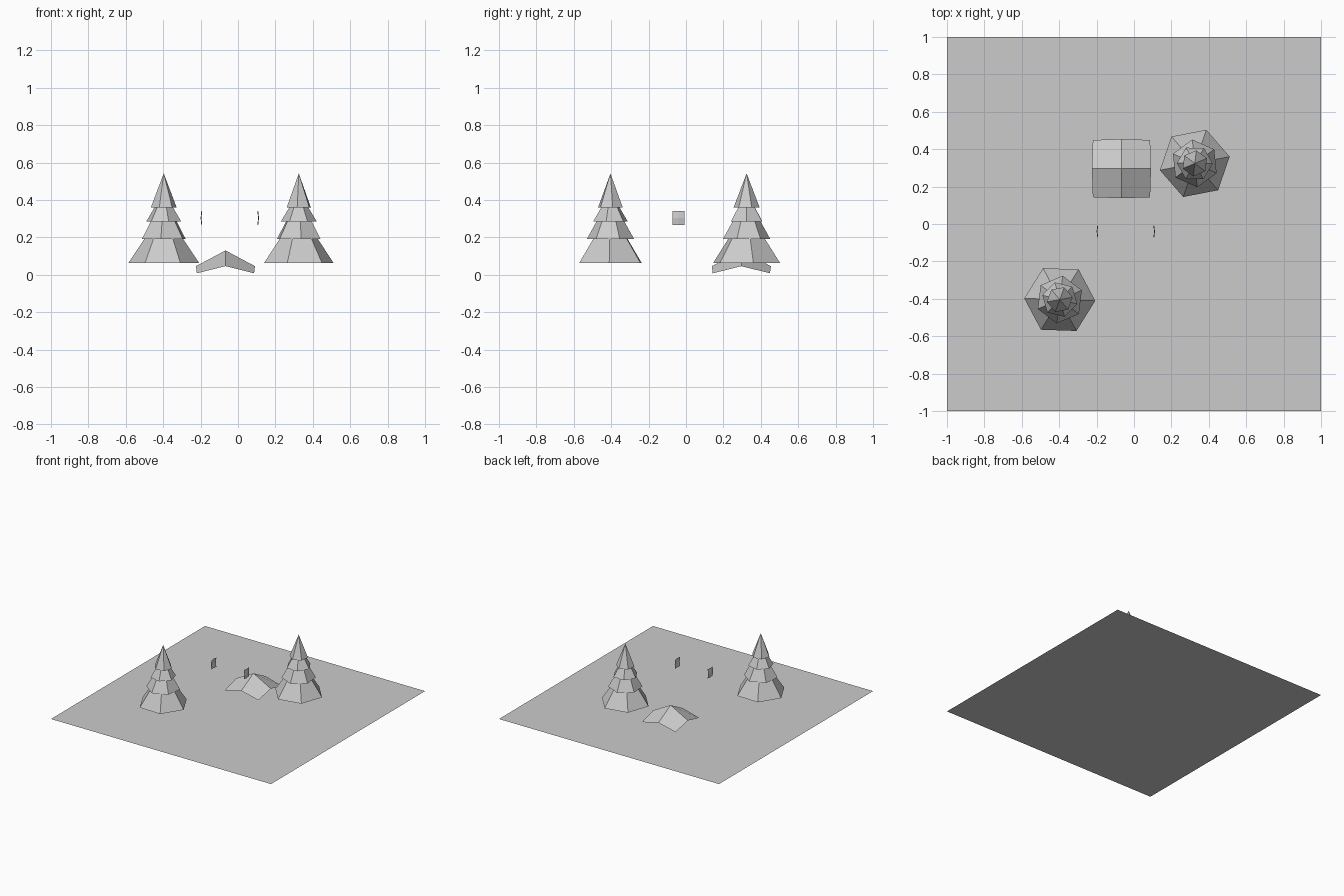
import bpy
from math import cos, sin, radians

if "Cube" in bpy.data.objects:
    bpy.data.objects.remove(bpy.data.objects["Cube"])


def make(name, verts, faces):
    mesh = bpy.data.meshes.new(name)
    mesh.from_pydata(verts, [], faces)
    mesh.update()
    obj = bpy.data.objects.new(name, mesh)
    bpy.context.collection.objects.link(obj)
    return obj


def bulged_patch(name, point, flip=False):
    """2 x 2 quads; point(u, v) gives positions for u, v in -1, 0, 1."""
    verts = [point(u, v) for v in (-1, 0, 1) for u in (-1, 0, 1)]
    faces = [(a, a + 1, a + 4, a + 3) for a in (0, 1, 3, 4)]
    if flip:
        faces = [f[::-1] for f in faces]
    return make(name, verts, faces)


# Flat ground sheet
make("base_sheet", [(-1, -1, 0), (1, -1, 0), (1, 1, 0), (-1, 1, 0)], [(0, 1, 2, 3)])


# Low mound: peak in the centre, lower edges, lowest corners
def mound_point(u, v):
    steps = abs(u) + abs(v)
    r = 0.153 if steps == 2 else 0.158
    return (-0.067 + u * r, 0.296 + v * r, (0.13, 0.046, 0.008)[steps])


bulged_patch("mound", mound_point)

# Two small curved panels facing outward
for side, label in ((-1, "left"), (1, "right")):
    def panel_point(u, v, s=side):
        steps = abs(u) + abs(v)
        x = -0.044 + s * (0.156, 0.152, 0.147)[steps]
        return (x, -0.04 + u * 0.032, 0.304 + v * 0.038)
    bulged_patch("panel_" + label, panel_point, flip=side < 0)


# Trees: six-sided stacked skirts, (radius, height, twist) per ring
RINGS = [(0.190, 0.062, 0), (0.105, 0.190, 0),
         (0.128, 0.190, 25), (0.075, 0.285, 25),
         (0.096, 0.285, 48), (0.051, 0.360, 48),
         (0.070, 0.360, 72)]
N = 6


def tree(name, x, y, turn):
    verts = []
    for r, z, twist in RINGS:
        for i in range(N):
            a = radians(turn + twist + 360 * i / N)
            verts.append((x + r * cos(a), y + r * sin(a), z))
    faces = [tuple(reversed(range(N)))]
    for k in range(len(RINGS) - 1):
        for i in range(N):
            j = (i + 1) % N
            faces.append((k * N + i, k * N + j, (k + 1) * N + j, (k + 1) * N + i))
    # Pointed top
    tip, last = len(verts), (len(RINGS) - 1) * N
    verts.append((x, y, 0.542))
    faces += [(last + i, last + (i + 1) % N, tip) for i in range(N)]
    make(name, verts, faces)


tree("tree_front", -0.397, -0.404, -2)
tree("tree_back", 0.325, 0.324, 11)
